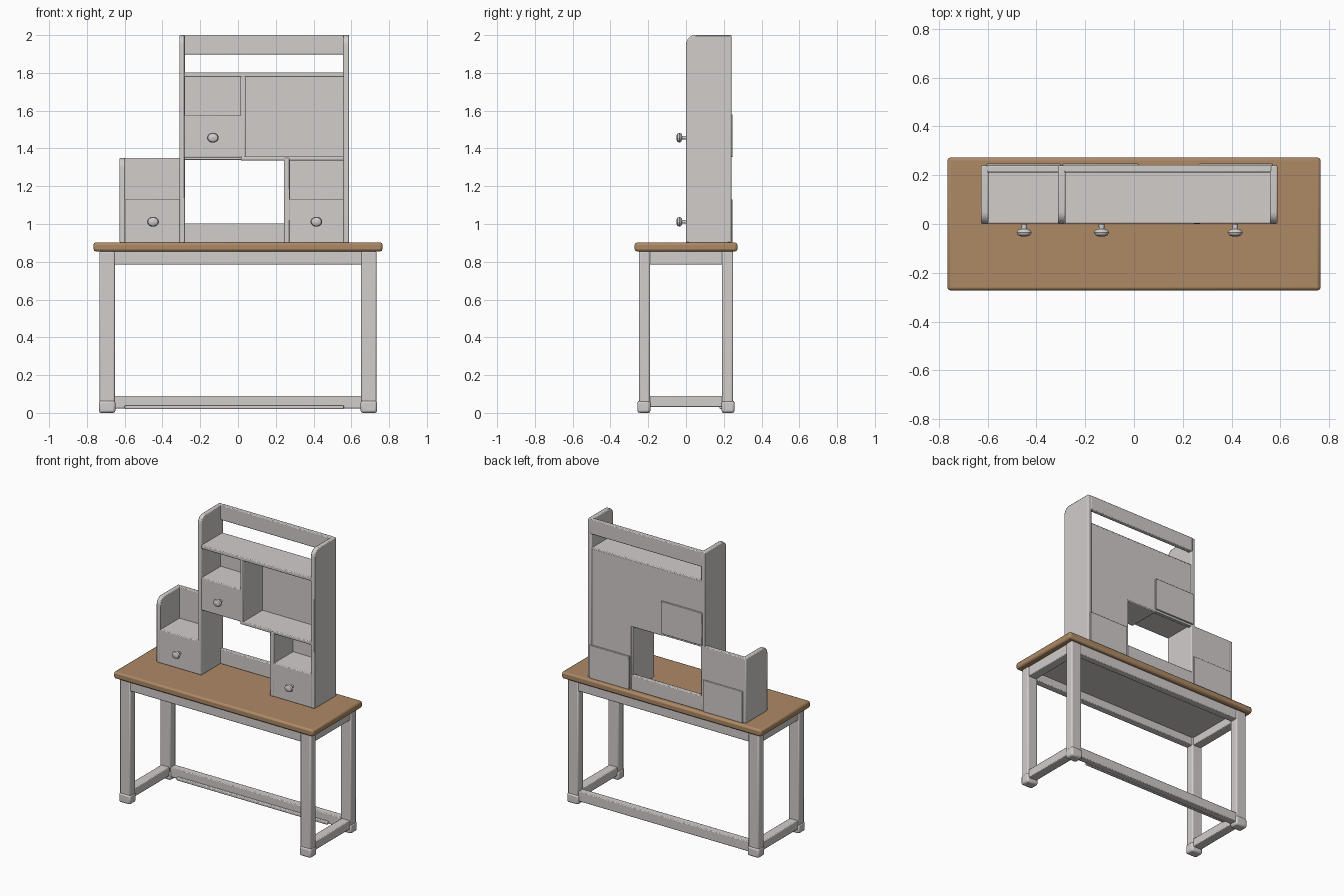
import bpy, math
from mathutils import Matrix

cube = bpy.data.objects.get("Cube")
if cube:
    bpy.data.objects.remove(cube, do_unlink=True)


def material(name, color):
    m = bpy.data.materials.new(name)
    m.use_nodes = True
    m.diffuse_color = color
    bsdf = m.node_tree.nodes["Principled BSDF"]
    bsdf.inputs["Base Color"].default_value = color
    bsdf.inputs["Roughness"].default_value = 0.7
    return m


WHITE = material("off white paint", (0.64, 0.61, 0.60, 1))
WOOD = material("warm wood", (0.42, 0.25, 0.13, 1))


def finish(name, verts, faces, mat, bevel):
    mesh = bpy.data.meshes.new(name)
    mesh.from_pydata(verts, [], faces)
    mesh.materials.append(mat)
    ob = bpy.data.objects.new(name, mesh)
    bpy.context.collection.objects.link(ob)
    if bevel:
        b = ob.modifiers.new("Soft edges", "BEVEL")
        b.width, b.segments, b.limit_method = bevel, 2, "ANGLE"
        b.angle_limit = math.radians(40)
    bpy.ops.object.select_all(action="DESELECT")
    ob.select_set(True)
    bpy.context.view_layer.objects.active = ob
    bpy.ops.object.shade_smooth_by_angle(angle=math.radians(40))
    return ob


def prism(name, profile, x0, x1, mat=WHITE, bevel=0.006):
    """Extrude a (y, z) profile along x."""
    n = len(profile)
    verts = [(x, y, z) for x in (x0, x1) for y, z in profile]
    faces = [list(range(n))[::-1], list(range(n, 2 * n))]
    faces += [[i, (i + 1) % n, (i + 1) % n + n, i + n] for i in range(n)]
    return finish(name, verts, faces, mat, bevel)


def box(name, x0, x1, y0, y1, z0, z1, mat=WHITE, bevel=0.005):
    return prism(name, [(y0, z0), (y1, z0), (y1, z1), (y0, z1)], x0, x1, mat, bevel)


def side_panel(name, x0, x1, z0, z1, y0=0.0, y1=0.24, r=0.05):
    """Upright board with a rounded top front corner."""
    arc = [(y0 + r - r * math.sin(a), z1 - r + r * math.cos(a))
           for a in (math.pi / 2 * i / 6 for i in range(7))]
    return prism(name, [(y0, z0), (y1, z0), (y1, z1)] + arc, x0, x1)


def knob(name, x, z):
    """Lathe a mushroom knob whose axis points forward."""
    profile = [(0.012, 0.0), (0.011, -0.02), (0.024, -0.024), (0.031, -0.034),
               (0.026, -0.045), (0.012, -0.051)]
    n = 20
    verts = [(x + r * math.cos(t), y, z + 0.85 * r * math.sin(t)) for r, y in profile
             for t in (2 * math.pi * i / n for i in range(n))]
    faces = [[k * n + i, k * n + (i + 1) % n, (k + 1) * n + (i + 1) % n, (k + 1) * n + i]
             for k in range(len(profile) - 1) for i in range(n)]
    last = (len(profile) - 1) * n
    faces += [list(range(n))[::-1], list(range(last, last + n))]
    return finish(name, verts, faces, WHITE, 0)


# Table: top, underside panel, legs with feet, aprons and stretchers
box("table_top", -0.765, 0.765, -0.272, 0.272, 0.855, 0.902, WOOD, 0.012)
box("underside_panel", -0.66, 0.66, -0.2, 0.2, 0.84, 0.858, bevel=0)
for sx, side in ((-1, "right"), (1, "left")):
    lo, hi = sorted((sx * 0.652, sx * 0.733))
    for sy, end in ((-1, "front"), (1, "back")):
        y0, y1 = sorted((sy * 0.19, sy * 0.25))
        box(f"{end}_{side}_leg", lo, hi, y0, y1, 0.0, 0.856, bevel=0.008)
        f0, f1 = sorted((sy * 0.188, sy * 0.257))
        box(f"{end}_{side}_foot", lo - 0.003, hi + 0.003, f0, f1, 0.0, 0.065, bevel=0.012)
    lo, hi = sorted((sx * 0.66, sx * 0.725))
    box(f"{side}_apron", lo, hi, -0.2, 0.2, 0.785, 0.857)
    box(f"{side}_stretcher", lo, hi, -0.2, 0.2, 0.03, 0.09)
box("front_apron", -0.66, 0.66, -0.246, -0.196, 0.785, 0.857)
box("back_apron", -0.66, 0.66, 0.196, 0.246, 0.785, 0.857)
box("back_stretcher", -0.66, 0.66, 0.195, 0.245, 0.022, 0.09)
box("stretcher_lip", -0.6, 0.56, 0.178, 0.2, 0.02, 0.04)

# Hutch uprights
side_panel("small_cabinet_side", -0.627, -0.597, 0.9, 1.35)
side_panel("tower_right_side", -0.311, -0.281, 0.9, 2.0)
side_panel("tower_left_side", 0.557, 0.588, 0.9, 2.0)
box("inner_upright", 0.244, 0.274, 0.0, 0.235, 0.9, 1.35)
box("middle_divider", 0.014, 0.04, 0.003, 0.23, 1.35, 1.79)

# Closed drawer blocks, whose tops form the lower shelves
box("small_cabinet_drawer", -0.605, -0.3, 0.002, 0.225, 0.9, 1.133)
box("left_drawer", 0.265, 0.565, 0.002, 0.225, 0.9, 1.133)
box("upper_drawer", -0.295, 0.025, 0.002, 0.225, 1.352, 1.577)

# Shelves and back boards
box("top_shelf", -0.29, 0.565, 0.002, 0.235, 1.778, 1.803)
box("middle_shelf", 0.015, 0.565, 0.002, 0.235, 1.335, 1.358)
box("top_back_rail", -0.29, 0.565, 0.212, 0.242, 1.898, 2.0)
box("tower_back", -0.29, 0.565, 0.212, 0.236, 1.34, 1.795, bevel=0.002)
box("small_cabinet_back", -0.605, -0.3, 0.212, 0.24, 0.9, 1.35)
box("left_cabinet_back", 0.255, 0.565, 0.212, 0.236, 0.9, 1.35, bevel=0.002)
box("desk_back_rail", -0.29, 0.255, 0.212, 0.24, 0.9, 1.003)

# Raised plates on the back, behind each drawer
box("small_drawer_back_plate", -0.605, -0.3, 0.238, 0.247, 0.9, 1.12, bevel=0.003)
box("left_drawer_back_plate", 0.265, 0.57, 0.234, 0.247, 0.9, 1.13, bevel=0.003)
box("upper_drawer_back_plate", -0.295, 0.02, 0.234, 0.247, 1.355, 1.58, bevel=0.003)

# Drawer knobs
knob("small_cabinet_knob", -0.45, 1.012)
knob("upper_knob", -0.133, 1.457)
knob("left_knob", 0.415, 1.012)
